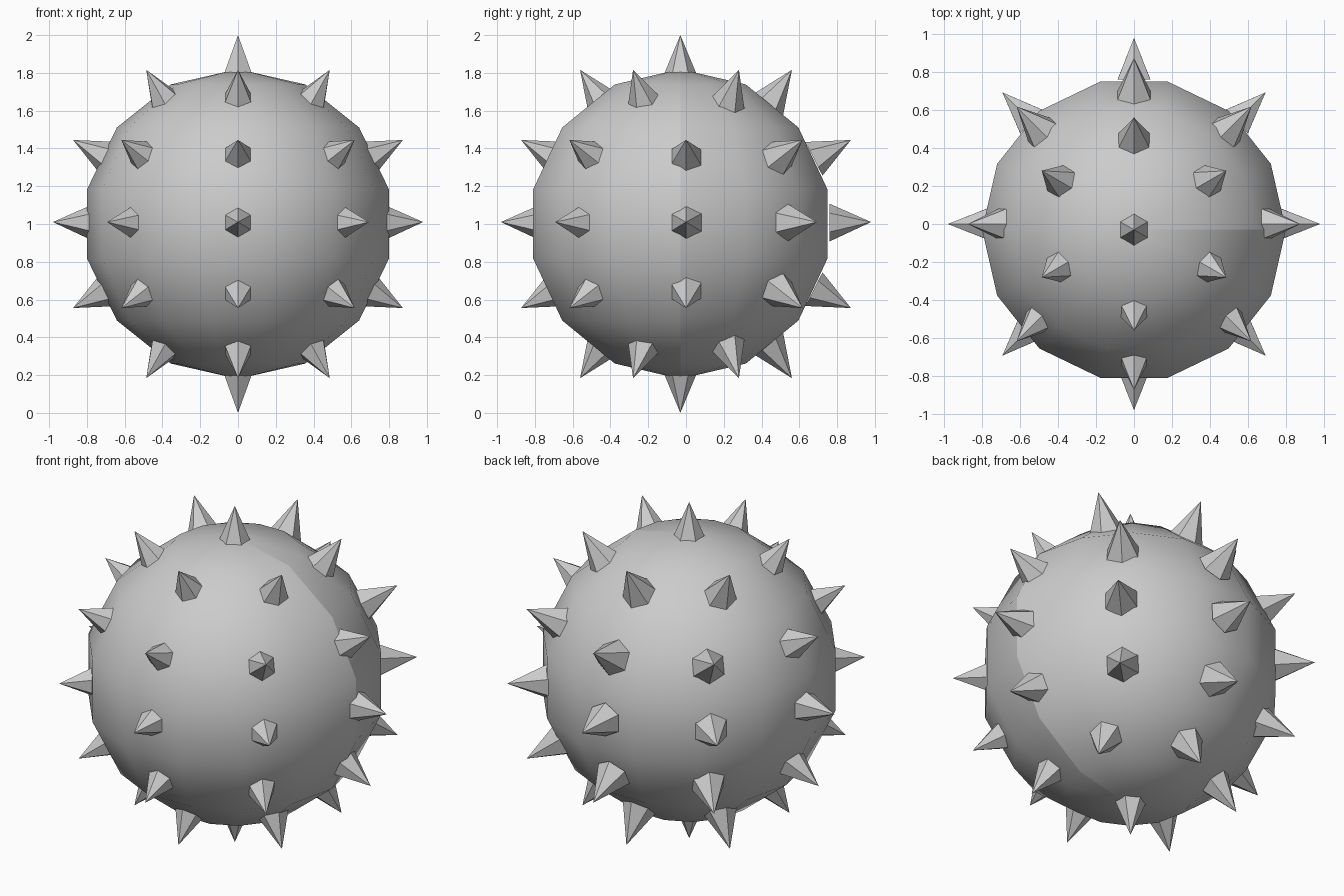
import bpy
import bmesh
from math import radians, pi, sin, cos
from mathutils import Vector

cube = bpy.data.objects.get("Cube")
if cube:
    bpy.data.objects.remove(cube, do_unlink=True)

CENTRE = Vector((0, 0, 1))
BALL_CENTRE = Vector((0, -0.03, 1))
BALL_RADIUS = 0.82
SEGMENTS, RINGS = 14, 7

grey = bpy.data.materials.new("plain_grey")
grey.use_nodes = True
colour = (0.6, 0.6, 0.6, 1)
grey.diffuse_color = colour
grey.node_tree.nodes["Principled BSDF"].inputs["Base Color"].default_value = colour


def finish(bm, name):
    bmesh.ops.recalc_face_normals(bm, faces=bm.faces)
    mesh = bpy.data.meshes.new(name)
    bm.to_mesh(mesh)
    bm.free()
    mesh.materials.append(grey)
    obj = bpy.data.objects.new(name, mesh)
    bpy.context.collection.objects.link(obj)
    return obj


def direction(azimuth, latitude):
    return Vector((cos(latitude) * cos(azimuth),
                   cos(latitude) * sin(azimuth), sin(latitude)))


# Ball: stacked rings with a pole at each end and one hard seam on the +x side
def make_ball():
    bm = bmesh.new()

    def point(azimuth, latitude):
        return bm.verts.new(BALL_CENTRE + BALL_RADIUS * direction(azimuth, latitude))

    rings = [[point(2 * pi * s / SEGMENTS, pi * r / RINGS - pi / 2)
              for s in range(SEGMENTS)] for r in range(1, RINGS)]
    bottom, top = point(0, -pi / 2), point(0, pi / 2)
    for s in range(SEGMENTS):
        n = (s + 1) % SEGMENTS
        bm.faces.new((bottom, rings[0][n], rings[0][s]))
        bm.faces.new((top, rings[-1][s], rings[-1][n]))
        for low, high in zip(rings, rings[1:]):
            bm.faces.new((low[s], low[n], high[n], high[s]))
    for face in bm.faces:
        face.smooth = True
    seam = [bottom] + [ring[0] for ring in rings] + [top]
    for a, b in zip(seam, seam[1:]):
        bm.edges.get((a, b)).smooth = False
    return finish(bm, "ball")


# Spike: flat-shaded six-sided cone with one corner on its meridian
def make_spike(name, azimuth, latitude, tip, centre=CENTRE, base=0.76, radius=0.1):
    bm = bmesh.new()
    out = direction(azimuth, latitude)
    up = direction(azimuth, latitude + pi / 2)
    side = out.cross(up)
    apex = bm.verts.new(centre + out * tip)
    ring = [bm.verts.new(centre + out * base
                         + radius * (up * cos(k * pi / 3) + side * sin(k * pi / 3)))
            for k in range(6)]
    bm.faces.new(ring)
    for k in range(6):
        bm.faces.new((apex, ring[k], ring[(k + 1) % 6]))
    return finish(bm, name)


make_ball()

# Rows of spikes: name, latitude, count, tip distance
rows = [("upper", 55.5, 6, 0.99), ("shoulder", 27, 8, 0.98), ("middle", 0.6, 8, 0.98),
        ("lower_side", -27, 8, 0.98), ("lower", -55.5, 6, 0.99)]
for name, latitude, count, tip in rows:
    for i in range(count):
        make_spike(f"{name}_spike_{i + 1}", 2 * pi * i / count - pi / 2,
                   radians(latitude), tip)

# Pole spikes
for name, latitude in (("top_spike", pi / 2), ("bottom_spike", -pi / 2)):
    make_spike(name, -pi / 2, latitude, 1.0, BALL_CENTRE)
